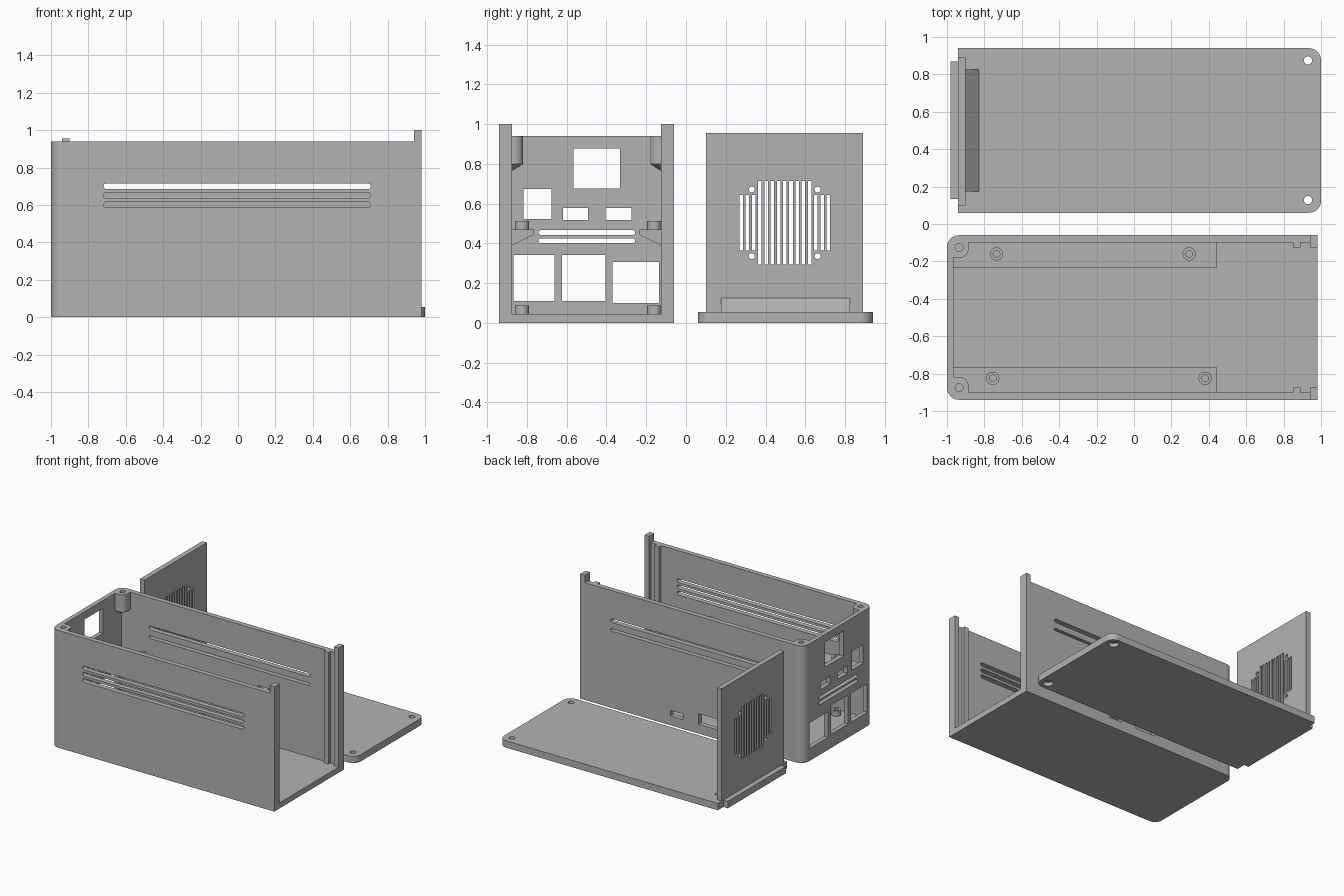
import bpy, bmesh
from math import pi, cos, sin

if "Cube" in bpy.data.objects:
    bpy.data.objects.remove(bpy.data.objects["Cube"], do_unlink=True)

grey = bpy.data.materials.new("plain grey")
grey.use_nodes = True
GREY = (0.45, 0.45, 0.45, 1)
grey.diffuse_color = GREY
grey.node_tree.nodes["Principled BSDF"].inputs["Base Color"].default_value = GREY


# ---- shape helpers ----
def arc(cx, cy, r, a0, a1, n=10):
    return [(cx + r * cos(a0 + (a1 - a0) * i / n), cy + r * sin(a0 + (a1 - a0) * i / n))
            for i in range(n + 1)]


def circle(cx, cy, r, n=32):
    return arc(cx, cy, r, 0, 2 * pi, n)[:-1]


def rect(a0, a1, b0, b1):
    return [(a0, b0), (a1, b0), (a1, b1), (a0, b1)]


def slot(a0, a1, b, r):
    """Long horizontal slot with round ends."""
    return arc(a1 - r, b, r, -pi / 2, pi / 2) + arc(a0 + r, b, r, pi / 2, 3 * pi / 2)


def place(axis, a, b, h):
    return {"x": (h, a, b), "y": (a, h, b), "z": (a, b, h)}[axis]


def prism(bm, outline, axis, h0, h1):
    """Extrude a 2D outline along an axis."""
    low = [bm.verts.new(place(axis, a, b, h0)) for a, b in outline]
    high = [bm.verts.new(place(axis, a, b, h1)) for a, b in outline]
    bm.faces.new(low)
    bm.faces.new(high)
    for i in range(len(low)):
        j = (i + 1) % len(low)
        bm.faces.new((low[i], low[j], high[j], high[i]))


def box(bm, x, y, z):
    prism(bm, rect(*sorted(x), *sorted(y)), "z", *z)


def lathe(bm, cx, cy, profile, n=32):
    """Closed ring of revolution around a vertical axis."""
    rings = [[bm.verts.new((x, y, z)) for x, y in circle(cx, cy, r, n)] for r, z in profile]
    for a, b in zip(rings, rings[1:] + rings[:1]):
        for i in range(n):
            j = (i + 1) % n
            bm.faces.new((a[i], a[j], b[j], b[i]))


def finish(bm, name):
    bmesh.ops.recalc_face_normals(bm, faces=bm.faces)
    mesh = bpy.data.meshes.new(name)
    bm.to_mesh(mesh)
    bm.free()
    mesh.materials.append(grey)
    ob = bpy.data.objects.new(name, mesh)
    bpy.context.collection.objects.link(ob)
    return ob


def combine(ob, bm, operation="DIFFERENCE"):
    """Apply a boolean with a temporary tool, then discard the tool."""
    tool = finish(bm, "tool")
    mod = ob.modifiers.new("boolean", "BOOLEAN")
    mod.object, mod.operation, mod.solver = tool, operation, "EXACT"
    deps = bpy.context.evaluated_depsgraph_get()
    mesh = bpy.data.meshes.new_from_object(ob.evaluated_get(deps))
    ob.modifiers.clear()
    ob.data = mesh
    bpy.data.objects.remove(tool, do_unlink=True)


SIDES = (-1, 1)
MID = -0.5          # centre line of the case in y
R = 0.065           # outer corner radius

# ---- case: floor, two long walls and the port wall ----
bm = bmesh.new()
prism(bm, [(0.98, -0.94), (0.98, -0.06)] + arc(-1 + R, -0.06 - R, R, pi / 2, pi)
      + arc(-1 + R, -0.94 + R, R, pi, 1.5 * pi), "z", 0, 0.94)
case = finish(bm, "case")
bm = bmesh.new()
box(bm, (-0.965, 1.2), (-0.9, -0.1), (0.045, 1.2))
combine(case, bm)

# screw bosses with tapered undersides in the closed corners
bm = bmesh.new()
for s in SIDES:
    f = 0.045
    shape = [(-0.98, 0.42), (-0.885, 0.42)] + arc(-0.885 - f, 0.32 + f, f, 0, -pi / 2) + [(-0.98, 0.32)]
    shape = [(x, MID + s * d) for x, d in shape]
    before = set(bm.faces)
    prism(bm, shape, "z", 0.80, 0.94)
    under = [fc for fc in bm.faces if fc not in before and all(v.co.z < 0.81 for v in fc.verts)]
    tip = bmesh.ops.poke(bm, faces=under)["verts"][0]
    tip.co = (-0.975, MID + s * 0.41, 0.745)
combine(case, bm, "UNION")

# openings: ports, vents and boss holes
bm = bmesh.new()
PORTS = [(-0.567, -0.331, 0.677, 0.877), (-0.817, -0.677, 0.524, 0.674),
         (-0.619, -0.494, 0.519, 0.579), (-0.404, -0.273, 0.519, 0.579),
         (-0.867, -0.662, 0.11, 0.341), (-0.624, -0.406, 0.11, 0.341),
         (-0.371, -0.135, 0.10, 0.306)]
for p in PORTS:
    prism(bm, rect(*p), "x", -1.1, -0.93)
for z in (0.455, 0.414):
    prism(bm, slot(-0.742, -0.256, z, 0.012), "x", -1.1, -0.93)
for z in (0.70, 0.65, 0.60):
    prism(bm, slot(-0.72, 0.71, z, 0.015), "y", -1, -0.87)
for z, r in ((0.70, 0.015), (0.625, 0.01)):
    prism(bm, slot(-0.72, 0.71, z, r), "y", -0.13, 0)
for p in ((0.07, 0.18, 0.075, 0.12), (-0.25, -0.07, 0.075, 0.16)):
    prism(bm, rect(*p), "y", -0.13, 0)
for s in SIDES:
    prism(bm, circle(-0.935, MID + s * 0.375, 0.021), "z", 0.82, 1)
combine(case, bm)

# ---- parts on both long walls ----
for s, side in zip(SIDES, ("front", "back")):
    # end post with raised cap, and the rib that forms the panel groove
    bm = bmesh.new()
    box(bm, (0.94, 0.98), (MID + s * 0.4, MID + s * 0.375), (0.045, 0.94))
    box(bm, (0.94, 0.98), (MID + s * 0.44, MID + s * 0.375), (0.94, 1.0))
    finish(bm, side + "_end_post")
    bm = bmesh.new()
    box(bm, (0.85, 0.89), (MID + s * 0.4, MID + s * 0.375), (0.045, 0.94))
    finish(bm, side + "_groove_rib")
    # board shelf with sloped underside
    bm = bmesh.new()
    prism(bm, [(MID + s * d, z) for d, z in
               ((0.405, 0.47), (0.265, 0.47), (0.265, 0.445), (0.405, 0.375))], "x", -0.97, 0.44)
    finish(bm, side + "_board_shelf")
    # hollow standoffs on the shelf and on the floor
    bm = bmesh.new()
    y = MID + (0.34 if s > 0 else -0.325)
    for x in ((-0.735, 0.295) if s > 0 else (-0.755, 0.38)):
        for z in (0.045, 0.47):
            lathe(bm, x, y, [(0.035, z), (0.035, z + 0.042), (0.018, z + 0.042), (0.018, z)])
    finish(bm, side + "_standoffs")

# ---- lid lying beside the case ----
bm = bmesh.new()
prism(bm, [(-0.94, 0.94), (-0.94, 0.87), (-0.98, 0.87), (-0.98, 0.135), (-0.94, 0.135), (-0.94, 0.06)]
      + arc(1 - R, 0.06 + R, R, -pi / 2, 0) + arc(1 - R, 0.94 - R, R, 0, pi / 2), "z", 0, 0.055)
lid = finish(bm, "lid")
bm = bmesh.new()
for y in (0.128, 0.875):
    prism(bm, circle(0.93, y, 0.022), "z", -0.1, 0.1)
combine(lid, bm)
bm = bmesh.new()
for y in (0.128, 0.875):
    prism(bm, circle(0.93, y, 0.038), "z", -0.1, 0.03)
combine(lid, bm)

# wedge that braces the fan panel
bm = bmesh.new()
prism(bm, [(-0.90, 0.055), (-0.83, 0.055), (-0.90, 0.125)], "y", 0.175, 0.825)
finish(bm, "panel_wedge")

# ---- fan panel with grille and screw holes ----
bm = bmesh.new()
box(bm, (-0.94, -0.90), (0.10, 0.89), (0.055, 0.955))
panel = finish(bm, "fan_panel")
bm = bmesh.new()
for i in range(-7, 8):
    y = 0.497 + i * 0.0313
    half = 0.21 if abs(i) < 5 else 0.14
    prism(bm, rect(y - 0.009, y + 0.009, 0.505 - half, 0.505 + half), "x", -1, -0.8)
for y in (0.331, 0.662):
    for z in (0.336, 0.672):
        prism(bm, circle(y, z, 0.015), "x", -1, -0.8)
combine(panel, bm)
